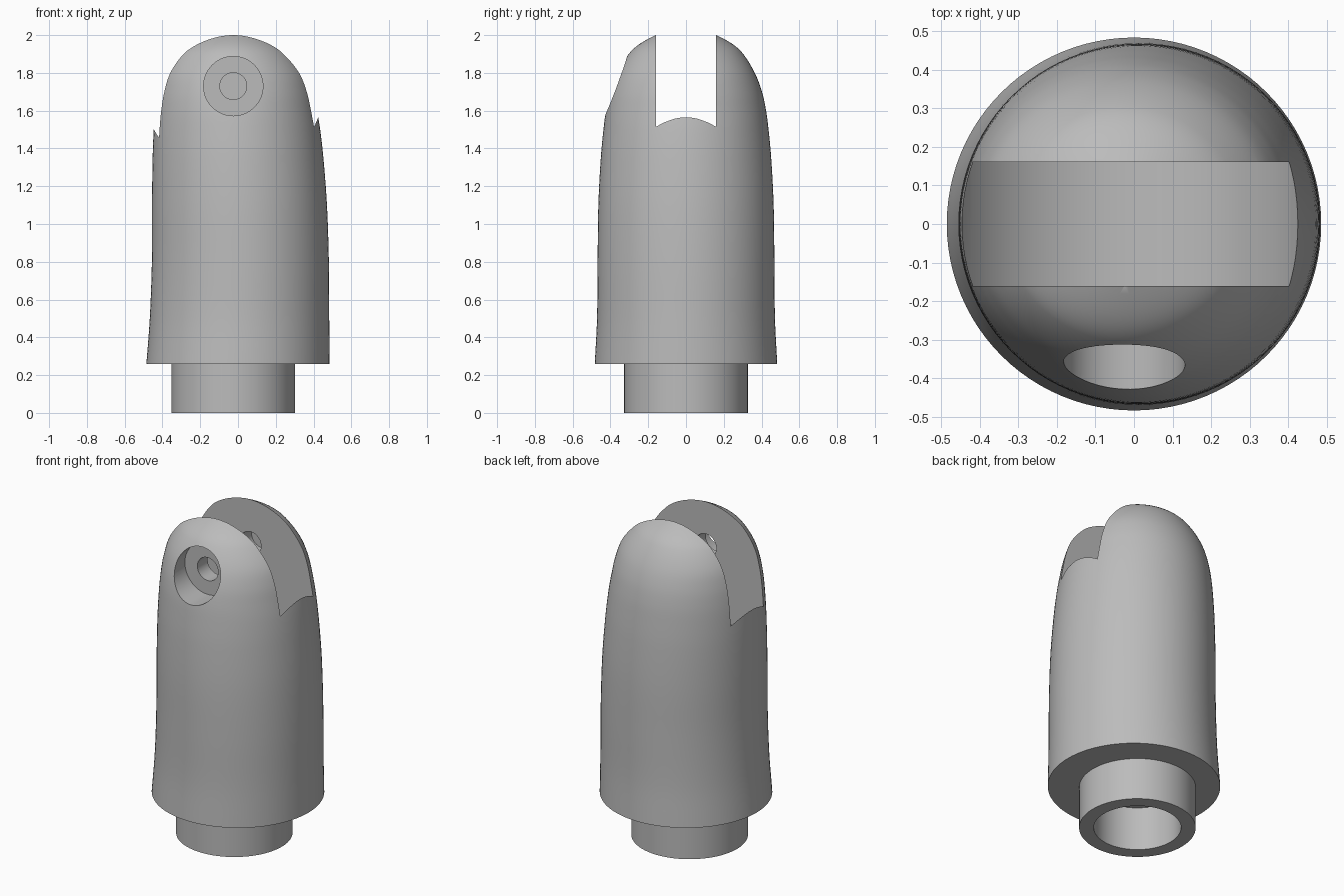
import bpy, bmesh
from math import sin, cos, pi, radians
from mathutils import Matrix

cube = bpy.data.objects.get("Cube")
if cube:
    bpy.data.objects.remove(cube, do_unlink=True)

grey = bpy.data.materials.new("mid grey")
grey.use_nodes = True
COLOUR = (0.5, 0.5, 0.5, 1)
grey.diffuse_color = COLOUR
grey.node_tree.nodes["Principled BSDF"].inputs["Base Color"].default_value = COLOUR

AXIS_X, PIVOT_Z = -0.025, 1.73
SEGMENTS = 96


def add_object(name, bm):
    bmesh.ops.recalc_face_normals(bm, faces=bm.faces)
    mesh = bpy.data.meshes.new(name)
    bm.to_mesh(mesh)
    bm.free()
    mesh.materials.append(grey)
    obj = bpy.data.objects.new(name, mesh)
    bpy.context.collection.objects.link(obj)
    return obj


def cylinder(name, radius, start, end, along_y=False):
    """Cylinder on the neck axis (vertical) or on the pivot axis (along y)."""
    bm = bmesh.new()
    bmesh.ops.create_cone(bm, cap_ends=True, segments=SEGMENTS, radius1=radius,
                          radius2=radius, depth=end - start)
    middle = (start + end) / 2
    if along_y:
        place = Matrix.Translation((AXIS_X, middle, PIVOT_Z)) @ Matrix.Rotation(radians(90), 4, 'X')
    else:
        place = Matrix.Translation((AXIS_X, 0, middle))
    bm.transform(place)
    return add_object(name, bm)


def spline(a, b, c, d, t):
    """Smooth interpolation between stations b and c with uneven heights."""
    h = c[0] - b[0]
    result = [b[0] + h * t]
    for i in range(1, 4):
        m0 = (c[i] - a[i]) / (c[0] - a[0]) * h
        m1 = (d[i] - b[i]) / (d[0] - b[0]) * h
        result.append((2*t**3 - 3*t**2 + 1) * b[i] + (t**3 - 2*t**2 + t) * m0
                      + (3*t**2 - 2*t**3) * c[i] + (t**3 - t**2) * m1)
    return result


def boolean(target, tool, operation):
    mod = target.modifiers.new(tool.name, 'BOOLEAN')
    mod.object, mod.operation, mod.solver = tool, operation, 'EXACT'
    bpy.context.view_layer.objects.active = target
    bpy.ops.object.modifier_apply(modifier=mod.name)
    bpy.data.objects.remove(tool, do_unlink=True)


# Body stations: height, left edge, right edge, half depth
stations = [
    (0.26, -0.485, 0.485, 0.483), (0.5, -0.467, 0.483, 0.471),
    (0.8, -0.456, 0.481, 0.468), (1.1, -0.455, 0.471, 0.464),
    (1.35, -0.452, 0.452, 0.451), (1.5, -0.446, 0.435, 0.437),
    (1.6, -0.438, 0.418, 0.424), (1.7, -0.424, 0.398, 0.402),
    (1.8, -0.397, 0.362, 0.364), (1.9, -0.335, 0.288, 0.303),
    (1.95, -0.275, 0.228, 0.25), (2.0, -0.185, 0.135, 0.16),
    (2.02, -0.125, 0.075, 0.10),
]
rows = []
last = len(stations) - 1
for i in range(last):
    a, b, c, d = (stations[max(0, min(last, i + k))] for k in (-1, 0, 1, 2))
    rows += [spline(a, b, c, d, s / 5) for s in range(5)]
rows.append(stations[-1])

# Lofted body shell
bm = bmesh.new()
rings = []
for z, left, right, depth in rows:
    centre, half = (left + right) / 2, (right - left) / 2
    rings.append([bm.verts.new((centre + half * cos(2 * pi * k / SEGMENTS),
                                depth * sin(2 * pi * k / SEGMENTS), z))
                  for k in range(SEGMENTS)])
for low, high in zip(rings, rings[1:]):
    for k in range(SEGMENTS):
        n = (k + 1) % SEGMENTS
        bm.faces.new((low[k], low[n], high[n], high[k]))
bm.faces.new(rings[0])
bm.faces.new(rings[-1])
body = add_object("clevis_body", bm)

# Neck below the body, with its blind bore
boolean(body, cylinder("neck", 0.327, 0, 0.4), 'UNION')
boolean(body, cylinder("neck_bore", 0.245, -0.1, 0.27), 'DIFFERENCE')

# Round-floored slot between the two cheeks
boolean(body, cylinder("fork_slot", 0.479, -0.16, 0.16, True), 'DIFFERENCE')

# Stepped pin hole: counterbore in front, blind end in the back cheek
boolean(body, cylinder("counterbore", 0.157, -0.7, -0.26, True), 'DIFFERENCE')
boolean(body, cylinder("pin_hole", 0.071, -0.4, 0.27, True), 'DIFFERENCE')

bpy.ops.object.select_all(action='DESELECT')
body.select_set(True)
bpy.context.view_layer.objects.active = body
bpy.ops.object.shade_smooth_by_angle(angle=radians(30))
